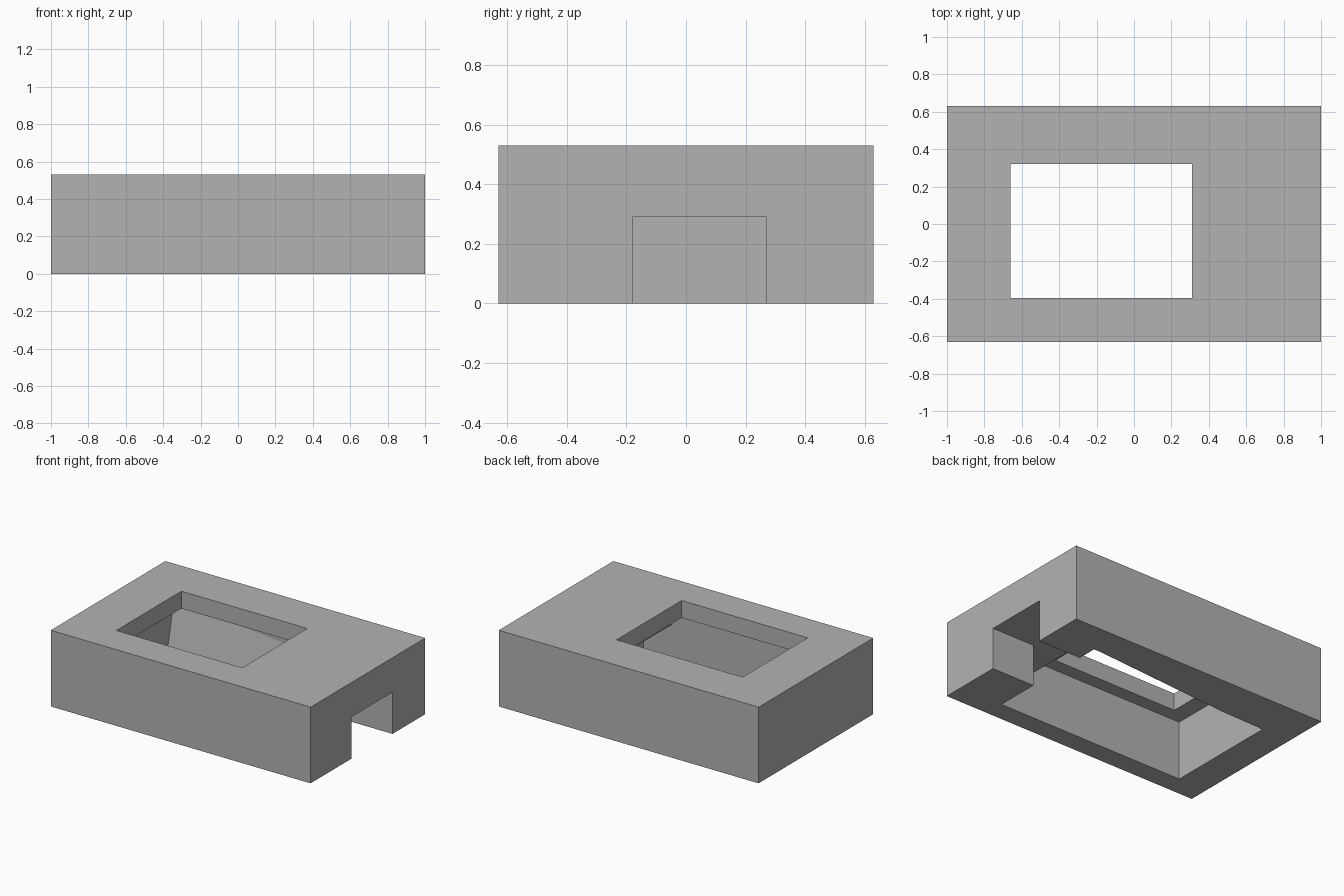
import bpy, bmesh
from mathutils import Vector

cube = bpy.data.objects.get("Cube")
if cube:
    bpy.data.objects.remove(cube, do_unlink=True)

grey = bpy.data.materials.new("plain_grey")
grey.use_nodes = True
GREY = (0.45, 0.45, 0.45, 1)
grey.diffuse_color = GREY
grey.node_tree.nodes["Principled BSDF"].inputs["Base Color"].default_value = GREY


def prism(name, profile, y0, y1, moved=None):
    """Extrude an x-z profile from y0 to y1; moved sets other back y values."""
    moved = moved or {}
    bm = bmesh.new()
    front = [bm.verts.new((x, y0, z)) for x, z in profile]
    back = [bm.verts.new((x, moved.get(i, y1), z))
            for i, (x, z) in enumerate(profile)]
    bm.faces.new(front)
    bm.faces.new(back[::-1])
    n = len(profile)
    for i in range(n):
        j = (i + 1) % n
        bm.faces.new((front[j], front[i], back[i], back[j]))
    if moved:
        bmesh.ops.triangulate(bm, faces=bm.faces[:])
    bmesh.ops.recalc_face_normals(bm, faces=bm.faces[:])
    mesh = bpy.data.meshes.new(name)
    bm.to_mesh(mesh)
    bm.free()
    mesh.materials.append(grey)
    obj = bpy.data.objects.new(name, mesh)
    bpy.context.collection.objects.link(obj)
    return obj


def rect(x0, x1, z0, z1):
    return [(x0, z0), (x1, z0), (x1, z1), (x0, z1)]


# Solid outer block
body = prism("housing", rect(-1, 1, 0, 0.53), -0.63, 0.63)

# Stepped hollow underneath, with one back corner leaning in at the bottom
hollow = [(-0.78, -0.1), (0.67, -0.1), (0.67, 0.29),
          (0.45, 0.29), (0.45, 0.41), (-0.78, 0.41)]
cutters = [
    prism("hollow_cutter", hollow, -0.49, 0.41, {0: 0.30}),
    # Window through the top plate
    prism("window_cutter", rect(-0.66, 0.31, 0.35, 0.6), -0.395, 0.32),
    # Slot through the end wall
    prism("slot_cutter", rect(0.6, 1.1, -0.1, 0.29), -0.18, 0.27),
]

bpy.context.view_layer.objects.active = body
for cutter in cutters:
    cutter.hide_render = True
    mod = body.modifiers.new(cutter.name, 'BOOLEAN')
    mod.operation = 'DIFFERENCE'
    mod.solver = 'EXACT'
    mod.object = cutter
    bpy.ops.object.modifier_apply(modifier=mod.name)
    bpy.data.objects.remove(cutter, do_unlink=True)
